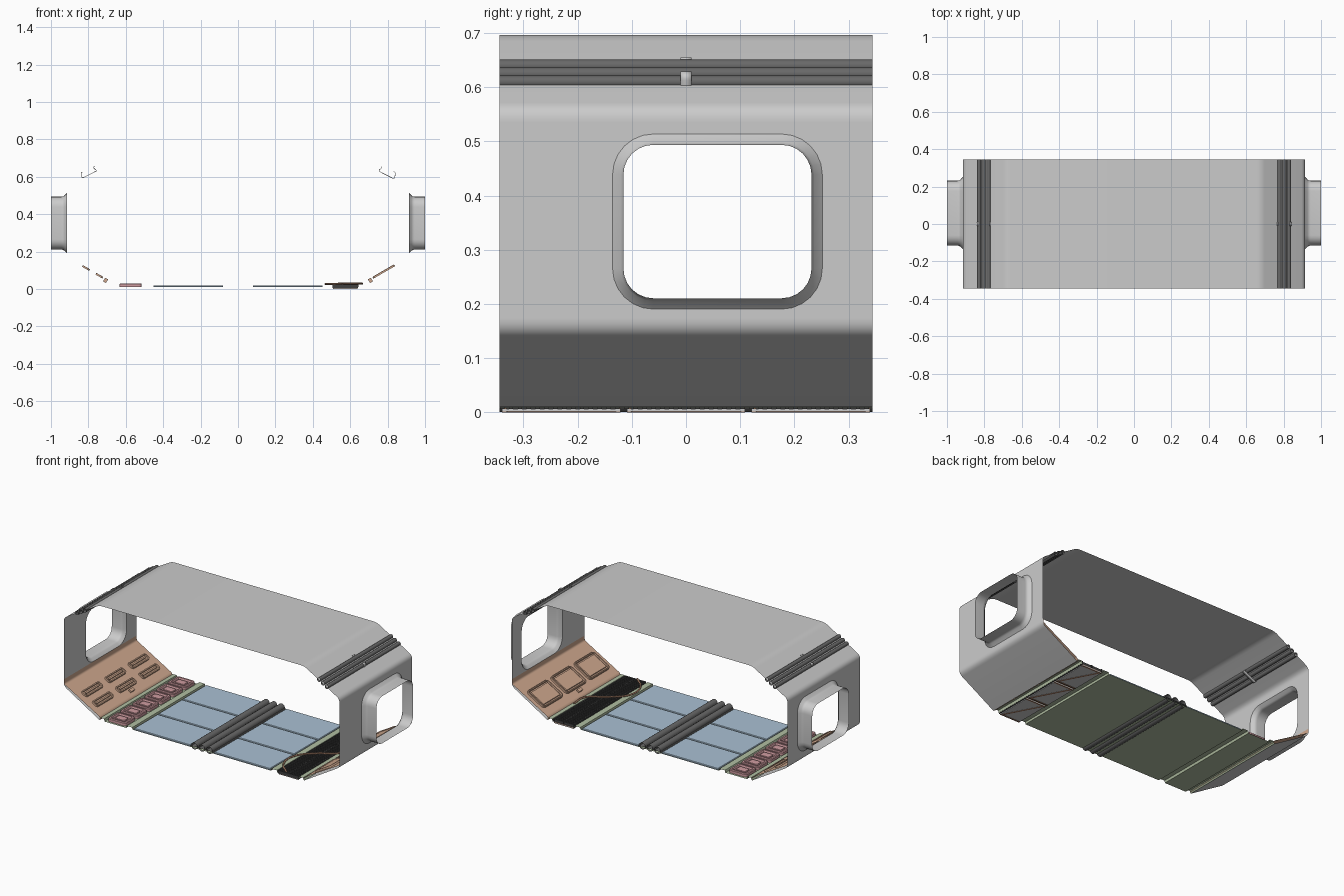
import bpy, bmesh, math
from mathutils import Matrix, Vector

if "Cube" in bpy.data.objects:
    bpy.data.objects.remove(bpy.data.objects["Cube"])

Y = 0.344  # half depth of the corridor segment

def mat(name, rgb):
    m = bpy.data.materials.new(name)
    m.diffuse_color = (*rgb, 1)
    m.use_nodes = True
    m.node_tree.nodes["Principled BSDF"].inputs["Base Color"].default_value = m.diffuse_color
    return m

TAN = mat("tan", (0.62, 0.39, 0.27))
BLUE = mat("blue", (0.40, 0.53, 0.65))
GREEN = mat("green", (0.44, 0.52, 0.36))
PINK = mat("pink", (0.62, 0.33, 0.35))
DARK = mat("dark", (0.05, 0.05, 0.05))
STEEL = mat("dark_steel", (0.14, 0.14, 0.14))
BROWN = mat("brown", (0.40, 0.22, 0.14))

def finish(name, bm, m=None):
    bmesh.ops.remove_doubles(bm, verts=bm.verts, dist=1e-5)
    me = bpy.data.meshes.new(name)
    bm.to_mesh(me)
    bm.free()
    ob = bpy.data.objects.new(name, me)
    bpy.context.collection.objects.link(ob)
    if m:
        me.materials.append(m)
    return ob

def round_poly(pts, t, n=5):
    """Polyline with its inner corners rounded, tangent length t."""
    out = [pts[0]]
    for a, b, c in zip(pts, pts[1:], pts[2:]):
        a, b, c = Vector(a), Vector(b), Vector(c)
        p, q = b + (a - b).normalized() * t, b + (c - b).normalized() * t
        for i in range(n + 1):
            k = i / n
            out.append(tuple(p * (1 - k) ** 2 + b * 2 * k * (1 - k) + q * k * k))
    return out + [pts[-1]]

def strip(bm, pts, y0=-Y, y1=Y, closed=False):
    """Sweep an xz profile along y."""
    a = [bm.verts.new((x, y0, z)) for x, z in pts]
    b = [bm.verts.new((x, y1, z)) for x, z in pts]
    for i in range(len(pts) - (0 if closed else 1)):
        j = (i + 1) % len(pts)
        bm.faces.new((a[i], a[j], b[j], b[i]))

def circle(cx, cz, r, n=16):
    return [(cx + r * math.cos(2 * math.pi * i / n), cz + r * math.sin(2 * math.pi * i / n)) for i in range(n)]

def rounded_rect(w, h, r, n=6):
    pts = []
    for k, (sx, sy) in enumerate(((1, 1), (-1, 1), (-1, -1), (1, -1))):
        for i in range(n + 1):
            a = math.pi / 2 * (k + i / n)
            pts.append((sx * (w / 2 - r) + r * math.cos(a), sy * (h / 2 - r) + r * math.sin(a)))
    return pts

def pad(bm, M, w, h, r, steps, cap=True):
    """Stack rounded rectangles given as (inset, height) and skin them."""
    prev = None
    for inset, z in steps:
        loop = [bm.verts.new(M @ Vector((x, y, z))) for x, y in
                rounded_rect(w - 2 * inset, h - 2 * inset, max(r - inset, 0.002))]
        if prev:
            for i in range(len(loop)):
                j = (i + 1) % len(loop)
                bm.faces.new((prev[i], prev[j], loop[j], loop[i]))
        prev = loop
    if cap:
        bm.faces.new(prev)
    return prev

def box(bm, lo, hi, rot=None):
    c = (Vector(lo) + Vector(hi)) / 2
    d = Vector(hi) - Vector(lo)
    M = Matrix.Translation(c) @ (rot or Matrix()) @ Matrix.Diagonal((*d, 1))
    bmesh.ops.create_cube(bm, size=1, matrix=M)

# Ceiling with bent shoulders
bm = bmesh.new()
strip(bm, round_poly([(-.915, .535), (-.915, .56), (-.68, .696), (.68, .696), (.915, .56), (.915, .535)], .022))
finish("ceiling", bm)

# Side walls with window hole, and lower slopes
WIN = (0.058, 0.352)
for s, side in ((-1, "left"), (1, "right")):
    bm = bmesh.new()
    W = Matrix(((0, 0, s, 0), (1, 0, 0, WIN[0]), (0, 1, 0, WIN[1]), (0, 0, 0, 1)))
    hole = pad(bm, W, .387, .323, .075, [(0, .915)], cap=False)
    outer = [bm.verts.new((s * .915, y, z)) for y, z in ((-Y, .175), (Y, .175), (Y, .535), (-Y, .535))]
    edges = []
    for loop in (hole, outer):
        edges += [bm.edges.new((loop[i], loop[(i + 1) % len(loop)])) for i in range(len(loop))]
    bmesh.ops.triangle_fill(bm, edges=edges, use_beauty=True)
    strip(bm, round_poly([(s * .915, .175), (s * .915, .15), (s * .68, .01)], .022))
    finish(side + "_wall", bm)
    # Window tunnel
    bm = bmesh.new()
    pad(bm, W, .387, .323, .075, [(0, .915), (.015, .929), (.019, .936), (.020, .945), (.020, 1.0)], cap=False)
    finish(side + "_window_tunnel", bm)

# Shoulder pipes and the strap that holds them
for s, side in ((-1, "left"), (1, "right")):
    bm = bmesh.new()
    for k in (-1, 0, 1):
        strip(bm, circle(s * (.803 + k * .0255), .6245 - k * .0148, .0115), closed=True)
    finish(side + "_ceiling_pipes", bm, STEEL)
    bm = bmesh.new()
    strip(bm, round_poly([(s * x, z) for x, z in
          ((.766, .655), (.774, .650), (.752, .632), (.834, .590), (.842, .622), (.832, .626))], .009), -.01, .01)
    ob = finish(side + "_pipe_strap", bm)
    ob.modifiers.new("thickness", 'SOLIDIFY').thickness = .003

# Slope panels
ANG = math.radians(30)
def slope_matrix(s, y, x, lift=0):
    z = .03 + (x - .68) * math.tan(ANG) + lift
    up = Vector((s * math.cos(ANG), 0, math.sin(ANG)))
    nrm = Vector((-s * math.sin(ANG), 0, math.cos(ANG)))
    M = Matrix.Identity(4)
    for i, v in enumerate((Vector((0, 1, 0)), up, nrm, Vector((s * x, y, z)))):
        M.col[i][:3] = v
    return M

for s, side in ((-1, "left"), (1, "right")):
    bm = bmesh.new()
    strip(bm, round_poly([(s * .915, .19), (s * .912, .162), (s * .68, .03), (s * .672, .014)], .008))
    finish(side + "_slope_panel", bm, TAN)
    bm = bmesh.new()
    M = slope_matrix(s, 0, .708)
    bmesh.ops.create_cube(bm, size=1, matrix=M @ Matrix.Diagonal((.035, .018, .022, 1)))
    finish(side + "_slope_latch", bm, TAN)

# Six slotted vents on the left slope
bm = bmesh.new()
for x in (.744, .815):
    for y in (-.22, 0, .22):
        pad(bm, slope_matrix(-1, y, x), .165, .044, .015,
            [(0, 0), (.001, .009), (.004, .010), (.008, .009), (.009, .001)])
        pad(bm, slope_matrix(-1, y, x), .135, .011, .005, [(0, 0), (.001, .008), (.003, .009)])
finish("left_vents", bm, TAN)

# Three square frames on the right slope
bm = bmesh.new()
for y in (-.22, 0, .22):
    pad(bm, slope_matrix(1, y, .782), .195, .135, .022,
        [(0, 0), (.001, .009), (.004, .011), (.009, .010), (.011, .002), (.017, .002), (.019, .008)])
finish("right_frames", bm, TAN)

# Floor base with raised rails
bm = bmesh.new()
rail = [(.46, .010), (.462, .022), (.498, .022), (.502, .009)]
curb = [(.645, .009), (.648, .024), (.672, .024), (.68, .010)]
strip(bm, [(-x, z) for x, z in reversed(rail + curb)] + rail)
strip(bm, curb)
finish("floor_base", bm, GREEN)

# Blue floor plates, three rows on each side
bm = bmesh.new()
for s in (-1, 1):
    for y in (-.2305, 0, .2305):
        pad(bm, Matrix.Translation((s * .266, y, 0)), .372, .224, .004, [(0, .0105), (0, .016), (.003, .019)])
finish("floor_plates", bm, BLUE)

# Conduits along the middle of the floor
bm = bmesh.new()
for x in (-.05, 0, .05):
    strip(bm, circle(x, .021, .02), closed=True)
strip(bm, [(-.08, .012), (-.076, .018), (.076, .018), (.08, .012)])
finish("centre_conduits", bm, STEEL)

# Pink light cells in the left channel
bm, bm2 = bmesh.new(), bmesh.new()
for i in range(6):
    T = Matrix.Translation((-.574, -.2825 + i * .113, 0))
    pad(bm, T, .118, .100, .014, [(0, .010), (0, .026), (.004, .030), (.014, .030), (.018, .020)])
    pad(bm2, T, .064, .046, .010, [(0, .018), (.002, .027), (.006, .028)])
finish("light_cells", bm, PINK)
finish("light_cell_inserts", bm2, PINK)

# Floor grate: pans below, frames and slats above, diagonal braces
pans, grate, brace = bmesh.new(), bmesh.new(), bmesh.new()
for yc in (-.23, 0, .23):
    box(pans, (.508, yc - .109, .002), (.638, yc + .109, .006))
    for x in (.504, .573, .637):
        box(grate, (x, yc - .112, .012), (x + .007, yc + .112, .025))
    for i in range(14):
        y = yc - .110 + i * .2125 / 13
        box(grate, (.506, y - .003, .006), (.642, y + .005, .024))
    box(brace, (.570, yc - .115, 0), (.578, yc + .115, .004), Matrix.Rotation(math.radians(28), 4, 'Z'))
    for k in (-1, 1):
        box(brace, (.508, yc + k * .105 - .004, 0), (.638, yc + k * .105 + .004, .008))
finish("grate_pans", pans)
finish("grate", grate, DARK)
finish("grate_braces", brace, BROWN)

# Loose hose across the grate
cu = bpy.data.curves.new("hose", 'CURVE')
cu.dimensions = '3D'
cu.bevel_depth = .005
cu.bevel_resolution = 3
sp = cu.splines.new('BEZIER')
path = [(.56, -.34, .027), (.485, -.26, .027), (.475, -.15, .027), (.56, -.05, .029), (.655, .02, .029), (.66, .12, .028)]
sp.bezier_points.add(len(path) - 1)
for p, co in zip(sp.bezier_points, path):
    p.co = co
    p.handle_left_type = p.handle_right_type = 'AUTO'
cu.materials.append(BROWN)
bpy.context.collection.objects.link(bpy.data.objects.new("hose", cu))

# Smooth shading with crisp edges
for ob in bpy.context.scene.objects:
    ob.select_set(ob.type == 'MESH')
    if ob.type == 'MESH':
        bpy.context.view_layer.objects.active = ob
bpy.ops.object.shade_smooth_by_angle(angle=math.radians(30))
